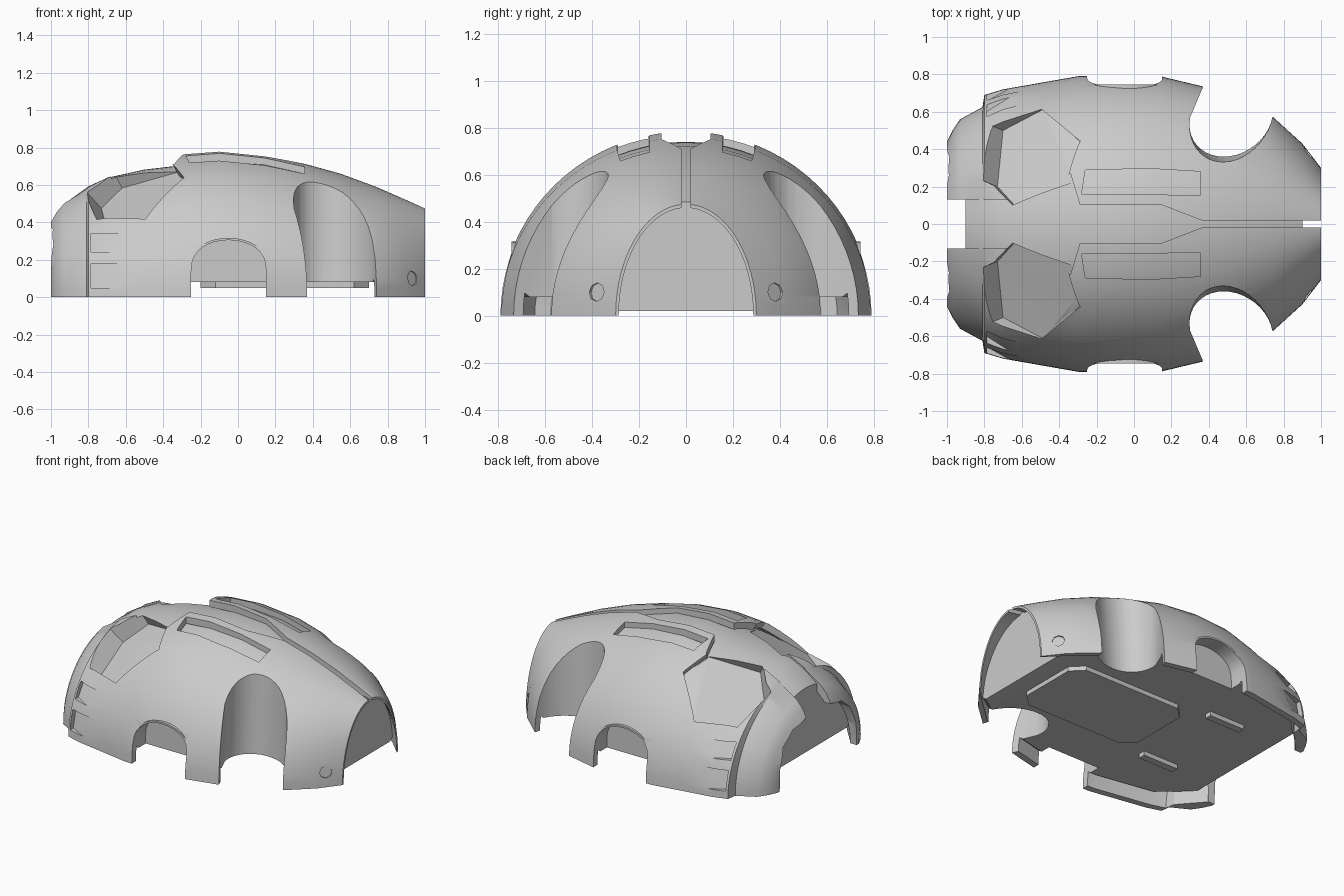
import bpy, bmesh, math
from mathutils import Vector

if "Cube" in bpy.data.objects:
    bpy.data.objects.remove(bpy.data.objects["Cube"], do_unlink=True)

grey = bpy.data.materials.new("light_grey")
grey.use_nodes = True
grey.diffuse_color = (0.6, 0.6, 0.6, 1)
grey.node_tree.nodes["Principled BSDF"].inputs["Base Color"].default_value = (0.6, 0.6, 0.6, 1)


def loft(name, rings):
    """Closed solid through a list of equal-length rings."""
    bm = bmesh.new()
    loops = [[bm.verts.new(p) for p in ring] for ring in rings]
    n = len(loops[0])
    for a, b in zip(loops, loops[1:]):
        for i in range(n):
            j = (i + 1) % n
            bm.faces.new((a[i], a[j], b[j], b[i]))
    bm.faces.new(loops[0])
    bm.faces.new(loops[-1])
    bmesh.ops.recalc_face_normals(bm, faces=bm.faces)
    me = bpy.data.meshes.new(name)
    bm.to_mesh(me)
    bm.free()
    me.materials.append(grey)
    ob = bpy.data.objects.new(name, me)
    bpy.context.collection.objects.link(ob)
    return ob


def prism(name, ring, shift):
    return loft(name, [ring, [Vector(p) + Vector(shift) for p in ring]])


def upright(name, plan, z0, z1):
    return prism(name, [(x, y, z0) for x, y in plan], (0, 0, z1 - z0))


def combine(target, tools, operation):
    """Apply each tool to the target, then discard it."""
    bpy.context.view_layer.objects.active = target
    for tool in tools:
        m = target.modifiers.new("combine", 'BOOLEAN')
        m.operation, m.solver, m.object = operation, 'EXACT', tool
        bpy.ops.object.modifier_apply(modifier=m.name)
        bpy.data.objects.remove(tool, do_unlink=True)


def oval(x, a, b):
    """Half-oval cross-section standing on the ground."""
    return [(x, a * math.cos(math.pi * i / 40), b * math.sin(math.pi * i / 40)) for i in range(41)]


def section(x, a, b, base, chamfer):
    """Half-oval raised on a flat base with chamfered lower corners."""
    arc = [(x, y, max(z, base + chamfer)) for x, y, z in oval(x, a, b)]
    return [(x, a - chamfer - .01, base)] + arc + [(x, -a + chamfer + .01, base)]


# Hull stations: x, half width, height
stations = [(-1, .44, .42), (-.97, .50, .47), (-.93, .56, .515), (-.81, .625, .59),
            (-.80, .69, .60), (-.7, .72, .65), (-.5, .755, .715), (-.3, .79, .77),
            (-.1, .795, .785), (.14, .79, .76), (.37, .735, .71), (.55, .67, .66),
            (.74, .575, .59), (.9, .43, .52), (1, .30, .475)]

# Outer shell, hollowed from below and open at the tail
body = loft("shell_body", [oval(*s) for s in stations])
inner = [(-.95, .42, .42)] + [(x, a - .045, b - .045) for x, a, b in stations[3:-1]]
inner += [(1, .287, .46), (1.05, .22, .45)]
hollow = [[(s[0], s[1], -.1)] + oval(*s) + [(s[0], -s[1], -.1)] for s in inner]
shell_cutters = [loft("cavity_cutter", hollow)]

# Inner core that closes the shell and shows through its gaps
drop = {-.8: .008, -.7: .012, -.5: .033, -.3: .065, -.1: .044}
core_rings = [section(-.9, .50, .52, .08, .03), section(-.8, .60, .592, .08, .03)]
for x, a, b in stations[5:-2]:
    core_rings.append(section(x, a - .035, b - drop.get(x, .036), .08, .03))
core_rings.append(section(.9, .395, .485, .02, .03))
core = loft("inner_core", core_rings)

# Belly plate
belly = [(-.2, .2), (-.12, .28), (.62, .28), (.7, .2), (.7, -.2), (.62, -.28), (-.12, -.28), (-.2, -.2)]
added = [core, upright("belly_plate", belly, .05, .2)]

# Central roof channel, narrowing to a seam toward the tail
side = [(-1.1, .13), (-.84, .13), (-.62, .13), (-.34, .27), (-.29, .105),
        (.14, .105), (.36, .02), (1.1, .02)]
shell_cutters.append(upright("channel_cutter", side + [(x, -y) for x, y in reversed(side)], .36, 1))
# Wide nose opening between the cheeks
mouth = [(.42, -.1), (.41, .15), (.36, .28), (.26, .36), (.13, .39), (.13, 1)]
mouth += [(-y, z) for y, z in reversed(mouth)]
shell_cutters.append(prism("mouth_cutter", [(-1.1, y, z) for y, z in mouth], (.2, 0, 0)))
both_cutters = []

# Outlines of the paired openings
leg_arc = []
for i in range(21):
    t = math.pi * i / 20
    leg_arc.append((.52 - .22 * math.cos(t) - .04 * math.sin(t), .57 - .25 * math.sin(t)))
leg_plan = [(.40, .85), (.37, .735)] + leg_arc + [(.80, .70), (.80, .85)]
hex_plan = [(-.62, .08), (-.33, .22), (-.27, .43), (-.49, .61), (-.70, .50), (-.73, .20)]


def arch(r):
    """Upright arch outline of a given half width."""
    top = [(-.05 - r * math.cos(math.pi * i / 16),
            .14 + (r - .035) * math.sin(math.pi * i / 16) ** .8) for i in range(17)]
    return [(-.05 - r, -.1)] + top + [(-.05 + r, -.1)]


def skin(a, b, z):
    return a * math.sqrt(1 - (z / b) ** 2)


for s in (1, -1):
    # Tall leg recesses with sloping back walls
    low = [(x, (.57 - (.57 - y) * .8 if y < .57 else y) * s, -.1) for x, y in leg_plan]
    both_cutters.append(loft("leg_cutter", [low, [(x, y * s, .8) for x, y in leg_plan]]))
    # Round side arches, each with a lip standing proud at the top
    both_cutters.append(prism("arch_cutter", [(x, .64 * s, z) for x, z in arch(.2)], (0, .4 * s, 0)))
    lip = [(x, .66 * s, max(z, .1)) for x, z in arch(.212)]
    added.append(prism("arch_lip", lip, (0, .085 * s, 0)))
    # Six-sided pockets on the shoulders, with a sloping front wall
    floor = [(x, y * s, .41 + .5 * (x + .49) - .45 * (y - .61)) for x, y in hex_plan]
    rim = [(x - (.36 if x < -.65 else .2), y + .15 * s, z + .4) for x, y, z in floor]
    both_cutters.append(loft("pocket_cutter", [floor, rim]))
    # Long roof panels
    panel = [(-.28, .16), (.355, .155), (.355, .28), (.1, .295), (-.26, .29)]
    shell_cutters.append(upright("panel_cutter", [(x, y * s) for x, y in panel], .5, 1))
    # Wedge-shaped side vents, deepest at the front
    for z0, z1 in ((.05, .18), (.24, .34)):
        rings = []
        for z, tip in ((z0, -.64), (z1, -.6)):
            deep, flush = skin(.69, .60, z) - .03, skin(.738, .68, z) + .003
            rings.append([(x, y * s, z) for x, y in ((-.785, deep), (-.785, .9), (tip, .9), (tip, flush))])
        both_cutters.append(loft("vent_cutter", rings))
    # Small round sockets beside the tail opening
    d = Vector((.74, .67 * s, .08)).normalized()
    u = Vector((-d.y, d.x, 0)).normalized()
    w = d.cross(u)
    c = Vector((.925, .375 * s, .1))
    socket = [c + u * .04 * math.cos(math.pi * i / 4) + w * .04 * math.sin(math.pi * i / 4) for i in range(8)]
    both_cutters.append(prism("socket_cutter", socket, d * .15))
    # Underside rails
    rail = [(-.6, s * .295), (-.33, s * .295), (-.33, s * .345), (-.6, s * .345)]
    added.append(upright("belly_rail", rail, .05, .2))

combine(body, shell_cutters, 'DIFFERENCE')
combine(body, added, 'UNION')
combine(body, both_cutters, 'DIFFERENCE')

# Smooth curved surfaces with crisp edges
bpy.ops.object.select_all(action='DESELECT')
body.select_set(True)
bpy.ops.object.shade_smooth_by_angle(angle=math.radians(28))
